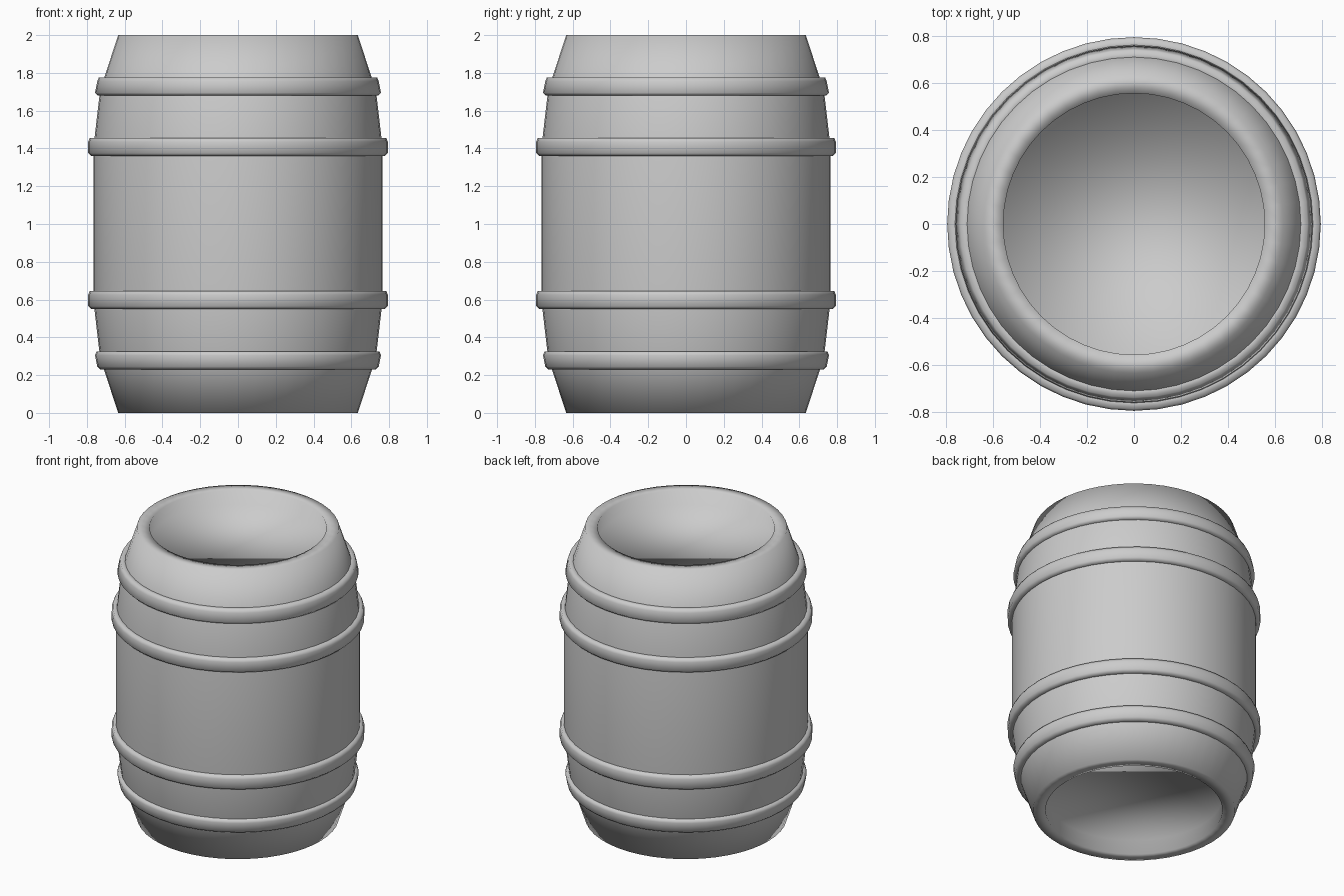
import bpy, bmesh, math

if "Cube" in bpy.data.objects:
    bpy.data.objects.remove(bpy.data.objects["Cube"])

SIDES = 48


def lathe(name, profile, closed=False):
    """Spin (radius, z) points round z; an open profile gets flat end caps."""
    bm = bmesh.new()
    rings = [[bm.verts.new((r * math.cos(2 * math.pi * i / SIDES),
                            r * math.sin(2 * math.pi * i / SIDES), z))
              for i in range(SIDES)] for r, z in profile]
    pairs = list(zip(rings, rings[1:]))
    if closed:
        pairs.append((rings[-1], rings[0]))
    else:
        bm.faces.new(rings[0])
        bm.faces.new(rings[-1])
    for a, b in pairs:
        for i in range(SIDES):
            j = (i + 1) % SIDES
            bm.faces.new((a[i], a[j], b[j], b[i]))
    bmesh.ops.recalc_face_normals(bm, faces=bm.faces)
    for f in bm.faces:
        f.smooth = True
    mesh = bpy.data.meshes.new(name)
    bm.to_mesh(mesh)
    bm.free()
    obj = bpy.data.objects.new(name, mesh)
    bpy.context.collection.objects.link(obj)
    return obj


# Barrel body with a recessed head at each end
DEPTH = 0.1
upper = [(0.765, 1.41), (0.73, 1.71), (0.634, 2.0), (0.555, 2.0), (0.555, 2.0 - DEPTH)]
lower = [(r, 2 - z) for r, z in reversed(upper)]
lathe("barrel_body", lower + upper)


def hoop(name, z0, z1, r0, r1, inner):
    """Rounded band between heights z0 and z1, outer radius r0 below and r1 above."""
    lathe(name, [(inner, z0), (r0 - 0.015, z0), (r0, z0 + 0.015),
                 (r1, z1 - 0.02), (r1 - 0.008, z1), (inner, z1)], closed=True)


# Four hoops: outer ones follow the taper, inner ones are straight
hoop("top_hoop", 1.68, 1.775, 0.757, 0.745, 0.69)
hoop("upper_hoop", 1.36, 1.455, 0.793, 0.793, 0.74)
hoop("lower_hoop", 0.55, 0.645, 0.793, 0.793, 0.74)
hoop("bottom_hoop", 0.23, 0.325, 0.745, 0.757, 0.69)
